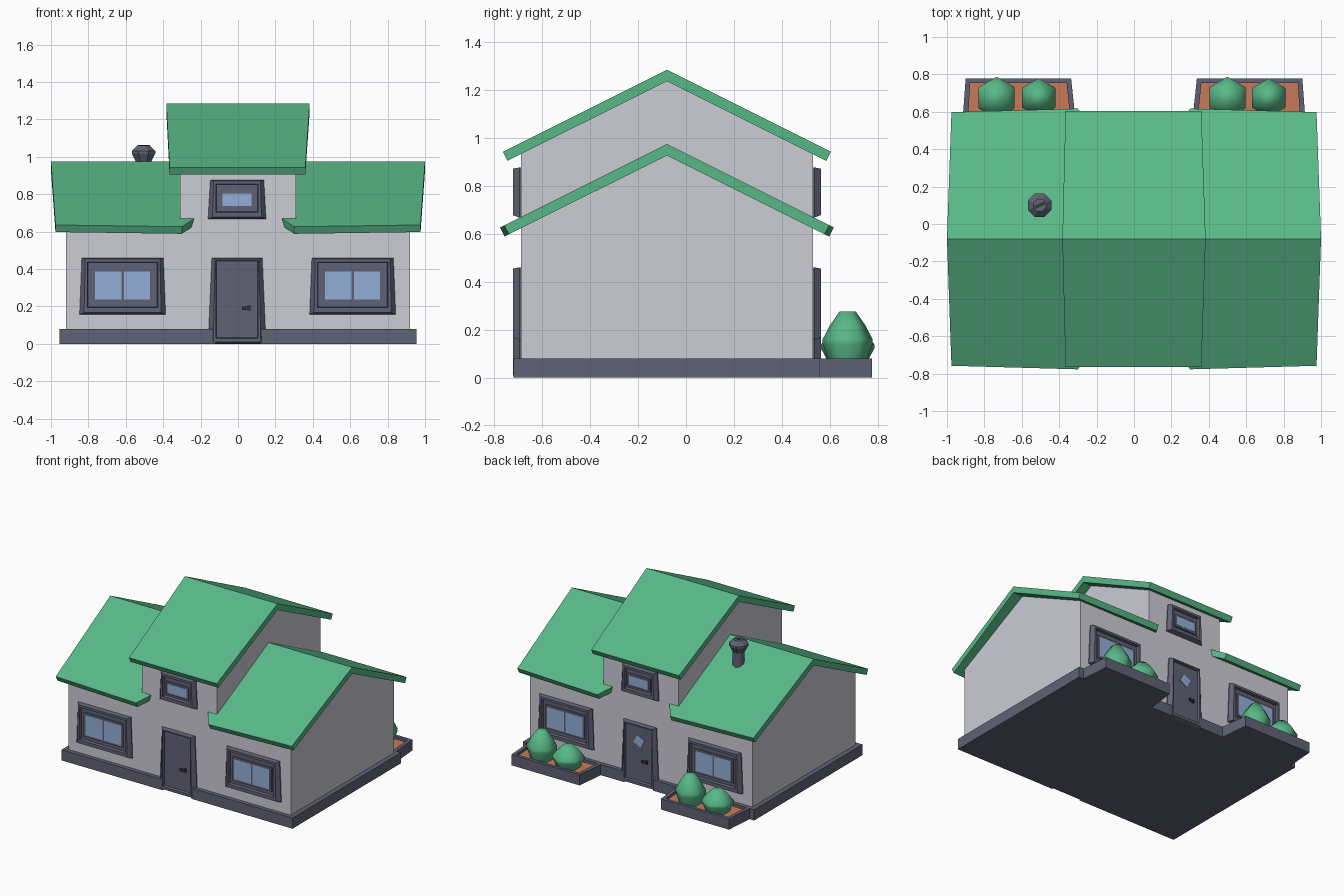
import bpy, math
from mathutils import Vector, Matrix

cube = bpy.data.objects.get("Cube")
if cube:
    bpy.data.objects.remove(cube, do_unlink=True)


def material(name, rgb):
    lin = [((c / 255 + 0.055) / 1.055) ** 2.4 for c in rgb] + [1]
    m = bpy.data.materials.new(name)
    m.diffuse_color = lin
    m.use_nodes = True
    bsdf = next(n for n in m.node_tree.nodes if n.type == 'BSDF_PRINCIPLED')
    bsdf.inputs["Base Color"].default_value = lin
    return m


GREEN = material("leaf green", (88, 184, 135))
WALL = material("pale grey", (204, 204, 213))
SLATE = material("slate", (96, 98, 117))
GLASS = material("blue glass", (148, 175, 216))
SOIL = material("terracotta soil", (200, 122, 90))
DARK = material("dark metal", (52, 52, 62))

RIDGE_Y = -0.08     # ridge line of both roofs
HALF = 0.61         # ridge to wall
SLOPE = 0.5


def loft(name, loops, mat, cap_mat=None, place=Matrix(), smooth=0):
    """Skin a stack of equal point loops and cap both ends."""
    import bmesh
    bm = bmesh.new()
    rows = [[bm.verts.new(place @ Vector(p)) for p in loop] for loop in loops]
    n = len(rows[0])
    for a, b in zip(rows, rows[1:]):
        for i in range(n):
            j = (i + 1) % n
            bm.faces.new((a[i], a[j], b[j], b[i]))
    bm.faces.new(rows[0][::-1])
    top = bm.faces.new(rows[-1])
    bmesh.ops.recalc_face_normals(bm, faces=bm.faces)
    mesh = bpy.data.meshes.new(name)
    mesh.materials.append(mat)
    if cap_mat:
        mesh.materials.append(cap_mat)
        top.material_index = 1
    bm.to_mesh(mesh)
    bm.free()
    ob = bpy.data.objects.new(name, mesh)
    bpy.context.scene.collection.objects.link(ob)
    if smooth:
        bpy.ops.object.select_all(action='DESELECT')
        ob.select_set(True)
        bpy.context.view_layer.objects.active = ob
        bpy.ops.object.shade_smooth_by_angle(angle=math.radians(smooth))
    return ob


def rect(w, z0, z1, d, flare=0):
    """Upright rectangle d in front of a wall, wider at the bottom by flare."""
    return [(-w - flare, -d, z0), (w + flare, -d, z0), (w, -d, z1), (-w, -d, z1)]


def plate(name, w, z0, z1, d0, d1, mat, place):
    return loft(name, [rect(w, z0, z1, d0), rect(w, z0, z1, d1)], mat, None, place)


# Walls
def gable(name, half_x, apex):
    eave = apex - HALF * SLOPE
    prof = [(-HALF, 0.05), (HALF, 0.05), (HALF, eave), (0, apex), (-HALF, eave)]
    loft(name, [[(x, RIDGE_Y + d, z) for d, z in prof] for x in (-half_x, half_x)], WALL)


gable("main_walls", 0.92, 0.93)
gable("upper_walls", 0.31, 1.24)


# Roofs: a sloped slab from a plan outline of (x, distance from ridge)
def roof(name, outline, ridge, sx, sy):
    top = [(sx * x, RIDGE_Y + sy * d, ridge - SLOPE * d) for x, d in outline]
    low = []
    for x, d in outline:
        din, drop = (0.019, 0.038) if d else (0, 0.048)
        low.append((sx * x, RIDGE_Y + sy * (d - din), ridge - SLOPE * d - drop))
    loft(name, [low, top], GREEN)


side_plan = [(1, 0), (0.976, 0.678), (0.3, 0.697), (0.235, HALF), (0.3, HALF), (0.3, 0)]
upper_plan = [(0.383, 0), (0.36, 0.685), (-0.366, 0.685), (-0.383, 0)]
for sy, end in ((-1, "front"), (1, "back")):
    roof("upper_roof_" + end, upper_plan, 1.285, 1, sy)
    for sx, side in ((1, "left"), (-1, "right")):
        roof(f"side_roof_{side}_{end}", side_plan, 0.975, sx, sy)

# Plinth with a notch at each door
q = [(0.955, 0.64), (0.12, 0.64), (0.12, 0.6)]
front = [(x, -d) for x, d in q] + [(-x, -d) for x, d in q[::-1]]
plan = front + [(-x, -d) for x, d in front]
loft("plinth", [[(x, RIDGE_Y + d, z) for x, d in plan] for z in (0, 0.08)], SLATE)


# Windows and doors, built facing the front, then turned for the back
def frame(name, w, z0, z1, rim, depth, place, flare=0.012, cap=SLATE):
    s = 0.02
    loft(name, [
        rect(w - 0.012, z0, z1, -0.01, flare),
        rect(w - 0.012, z0, z1, 0.006, flare),
        rect(w - s - 0.01, z0 + s * 0.5, z1 - 0.005, 0.033, flare / 2),
        rect(w - s - rim, z0 + s + rim * 0.7, z1 - rim, 0.033),
        rect(w - s - rim - 0.004, z0 + s + rim * 0.7 + 0.004, z1 - rim - 0.004, depth),
    ], SLATE, cap, place)


def window(name, x, w, z0, z1, panes, pw, pz0, pz1, wall):
    place = wall @ Matrix.Translation((x, 0, 0))
    frame(name + "_frame", w, z0, z1, 0.022, 0.012, place)
    sash = max(abs(p) for p in panes) + pw + 0.015
    plate(name + "_sash", sash, pz0 - 0.014, pz1 + 0.014, 0.0, 0.02, SLATE, place)
    for i, p in enumerate(panes):
        plate(f"{name}_pane_{i + 1}", pw, pz0, pz1, 0.017, 0.022, GLASS,
              place @ Matrix.Translation((p, 0, 0)))


for end, wall in (("front", Matrix.Translation((0, RIDGE_Y - HALF, 0))),
                  ("back", Matrix.Translation((0, RIDGE_Y + HALF, 0)) @ Matrix.Rotation(math.pi, 4, 'Z'))):
    for x, side in ((-0.617, "a"), (0.613, "b")):
        window(f"{end}_window_{side}", x, 0.23, 0.158, 0.46, (-0.077, 0.077), 0.07, 0.237, 0.388, wall)
    window(end + "_upper_window", -0.005, 0.155, 0.668, 0.877, (0,), 0.078, 0.737, 0.803, wall)

    # Door with raised frame and lever handle
    place = wall @ Matrix.Translation((-0.005, 0, 0))
    frame(end + "_door", 0.147, 0, 0.46, 0.014, 0.014, place, 0.02)
    knob = place @ Matrix.Translation((0.05, 0, 0))
    plate(end + "_door_handle", 0.023, 0.182, 0.2, 0.022, 0.032, DARK, knob)
    plate(end + "_door_handle_stem", 0.007, 0.178, 0.204, 0.01, 0.024, DARK,
          knob @ Matrix.Translation((0.014, 0, 0)))

# Tilted pane in the back door
tilt = place @ Matrix.Translation((0, 0, 0.33)) @ Matrix.Rotation(math.radians(28), 4, 'Y')
plate("back_door_pane", 0.034, -0.034, 0.034, 0.012, 0.018, GLASS, tilt)


# Planters and bushes
def ring(x, y, z, r, n, turn=0):
    return [(x + r * math.cos(turn + math.tau * i / n),
             y + r * math.sin(turn + math.tau * i / n), z) for i in range(n)]


def bush(name, x, radius, height):
    prof = [(0.045, 0.7), (0.08, 0.8), (0.14, 1), (0.16, 1),
            (0.08 + 0.7 * height, 0.72), (0.08 + height, 0.33)]
    prof = [(z if z < 0.1 or z > 0.165 else 0.08 + (z - 0.08) * height / 0.195, f) for z, f in prof] \
        if height < 0.19 else prof
    loft(name, [ring(x, 0.675, z, radius * f, 6, math.pi / 6) for z, f in prof], GREEN, smooth=62)


for sx, side, tall, short in ((1, "left", 0.72, 0.5), (-1, "right", -0.51, -0.735)):
    outer = [(0.917, 0.55), (0.9, 0.777), (0.336, 0.777), (0.312, 0.55)]
    inner = [(0.888, 0.555), (0.876, 0.753), (0.36, 0.753), (0.34, 0.555)]
    steps = ((outer, 0), (outer, 0.08), (inner, 0.08), (inner, 0.06))
    loft("planter_" + side, [[(sx * x, y, z) for x, y in pts] for pts, z in steps], SLATE, SOIL)
    bush("tall_bush_" + side, tall, 0.104, 0.195)
    bush("short_bush_" + side, short, 0.112, 0.14)

# Chimney pipe and cowl
cx, cy = -0.505, 0.1
loft("chimney_pipe", [ring(cx, cy, z, 0.042, 8) for z in (0.82, 0.985)], SLATE, smooth=50)
cowl = ((0.97, 0.042), (1.018, 0.068), (1.032, 0.068), (1.062, 0.036))
loft("chimney_cowl", [ring(cx, cy, z, r, 8, math.pi / 8) for z, r in cowl], SLATE)
slot = Matrix.Translation((cx, cy, 1.06)) @ Matrix.Rotation(math.radians(25), 4, 'Z')
loft("chimney_slot", [[(-0.03, -0.008, z), (0.03, -0.008, z), (0.03, 0.008, z), (-0.03, 0.008, z)]
                      for z in (0, 0.004)], DARK, None, slot)
